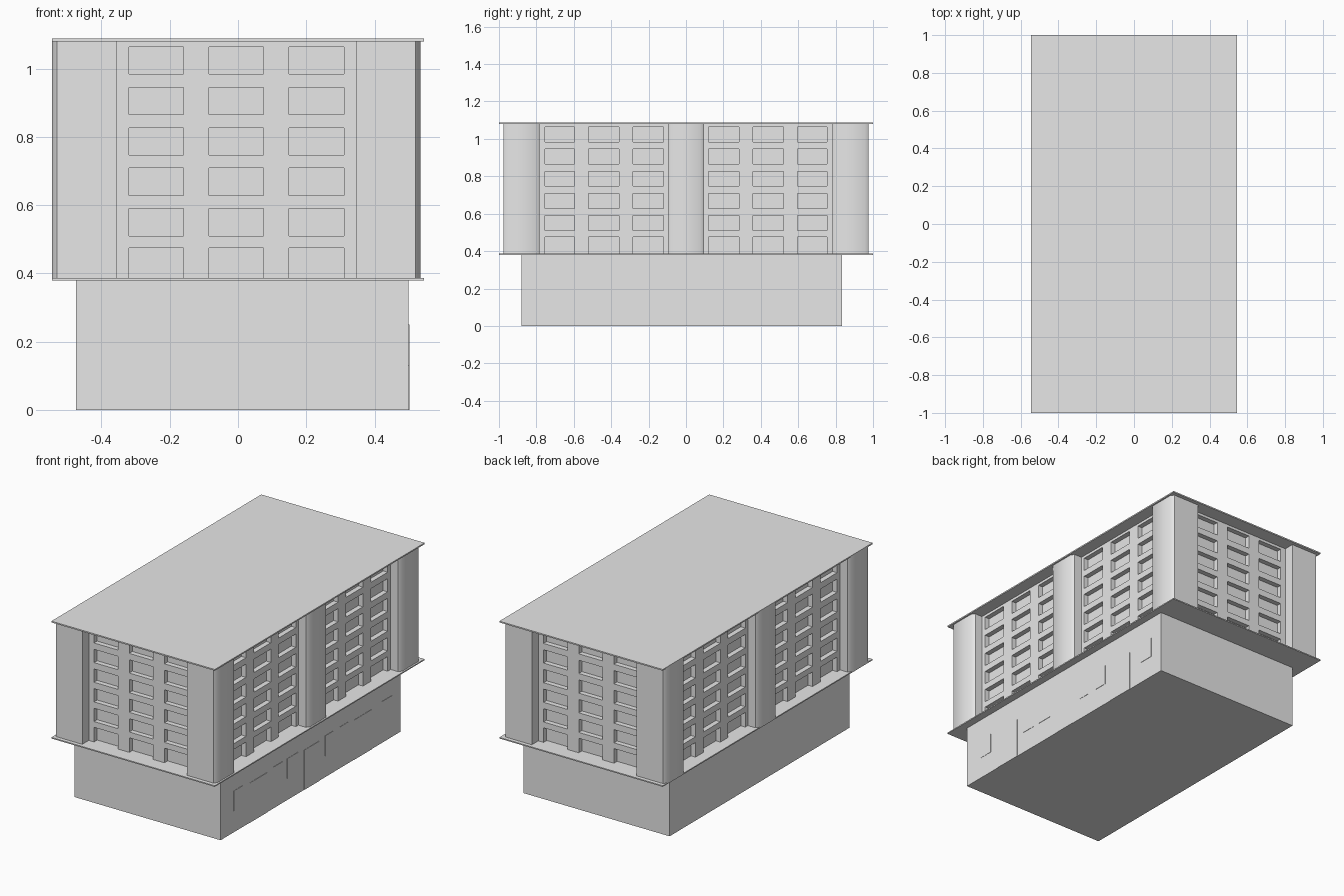
import bpy, bmesh, math
from mathutils import Matrix, Vector

cube = bpy.data.objects.get("Cube")
if cube:
    bpy.data.objects.remove(cube, do_unlink=True)

concrete = bpy.data.materials.new("light_grey")
concrete.use_nodes = True
concrete.diffuse_color = (0.8, 0.8, 0.8, 1)
concrete.node_tree.nodes["Principled BSDF"].inputs["Base Color"].default_value = (0.8, 0.8, 0.8, 1)

FLOOR, CEILING = 0.383, 1.083
SHIFT = -0.005          # the upper storeys sit slightly off centre


def finish(name, bm, smooth=False):
    mesh = bpy.data.meshes.new(name)
    bm.to_mesh(mesh)
    bm.free()
    mesh.materials.append(concrete)
    obj = bpy.data.objects.new(name, mesh)
    bpy.context.collection.objects.link(obj)
    if smooth:
        bpy.ops.object.select_all(action="DESELECT")
        obj.select_set(True)
        bpy.context.view_layer.objects.active = obj
        bpy.ops.object.shade_smooth_by_angle(angle=math.radians(45))
    return obj


def prism(name, outline, z0, z1, smooth=False):
    bm = bmesh.new()
    face = bm.faces.new([bm.verts.new((x, y, z0)) for x, y in outline])
    top = bmesh.ops.extrude_face_region(bm, geom=[face], use_keep_orig=True)["geom"]
    verts = [v for v in top if isinstance(v, bmesh.types.BMVert)]
    bmesh.ops.translate(bm, vec=(0, 0, z1 - z0), verts=verts)
    bmesh.ops.recalc_face_normals(bm, faces=bm.faces)
    return finish(name, bm, smooth)


def box(name, x0, x1, y0, y1, z0, z1):
    return prism(name, [(x0, y0), (x1, y0), (x1, y1), (x0, y1)], z0, z1)


def facade(name, half, openings, distance, angle):
    """Wall facing -y with recessed windows, then turned about z."""
    us = [-half] + [u for pair in openings for u in pair] + [half]
    zs = [FLOOR, 0.475]
    for i in range(5):
        zs += [0.51 + 0.1185 * i, 0.59 + 0.1185 * i]
    zs.append(CEILING)
    bm = bmesh.new()
    grid = [[bm.verts.new((u, -distance, z)) for u in us] for z in zs]
    windows = []
    for r in range(len(zs) - 1):
        for c in range(len(us) - 1):
            f = bm.faces.new((grid[r][c], grid[r][c + 1], grid[r + 1][c + 1], grid[r + 1][c]))
            if r % 2 == 0 and c % 2 == 1:
                windows.append(f)
    for f in bmesh.ops.extrude_discrete_faces(bm, faces=windows)["faces"]:
        bmesh.ops.translate(bm, vec=Vector((0, 0.03, 0)), verts=f.verts)
    bm.transform(Matrix.Translation((SHIFT, 0, 0)) @ Matrix.Rotation(angle, 4, "Z"))
    return finish(name, bm)


# Ground floor and the two thin slabs
box("ground_floor", -0.475, 0.5, -0.88, 0.835, 0, 0.382)
box("floor_slab", -0.545, 0.545, -1, 1, 0.38, 0.387)
box("roof_slab", -0.545, 0.545, -1, 1, 1.08, 1.088)

# Four window walls
short_bays = [(-0.315, -0.155), (-0.08, 0.08), (0.155, 0.315)]
right_bays = [(0.12, 0.283), (0.358, 0.52), (0.595, 0.755)]
long_bays = [(-b, -a) for a, b in reversed(right_bays)] + right_bays
facade("front_wall", 0.4, short_bays, 0.915, 0)
facade("back_wall", 0.4, short_bays, 0.915, math.pi)
facade("left_wall", 0.85, long_bays, 0.475, math.pi / 2)
facade("right_wall", 0.85, long_bays, 0.475, -math.pi / 2)

# Pillars with softened outer edges on the long sides
OUT, CX, CY = 0.54, 0.015, 0.02
for side, sx in (("left", 1), ("right", -1)):
    def section(x_in, y0, y1, sy=1):
        pts = [(x_in, y0), (OUT - CX, y0), (OUT, y0 + CY),
               (OUT, y1 - CY), (OUT - CX, y1), (x_in, y1)]
        return [(SHIFT + sx * x, sy * y) for x, y in pts]

    prism(side + "_middle_pillar", section(0.43, -0.096, 0.096), FLOOR, CEILING, True)
    for end, sy in (("front", -1), ("back", 1)):
        prism(f"{end}_{side}_corner_pillar", section(0.35, 0.783, 0.977, sy),
              FLOOR, CEILING, True)

# Thin door and window plates along one side of the ground floor
doors = [(-0.605, -0.435), (-0.084, 0.058), (0.39, 0.56)]
panes = [(-0.757, -0.67), (-0.378, -0.292), (-0.245, -0.14),
         (0.115, 0.19), (0.257, 0.343), (0.656, 0.75)]
for i, (a, b) in enumerate(doors):
    box(f"ground_door_{i + 1}", 0.499, 0.502, a, b, 0, 0.24)
for i, (a, b) in enumerate(panes):
    box(f"ground_window_{i + 1}", 0.499, 0.502, a, b, 0.13, 0.25)
